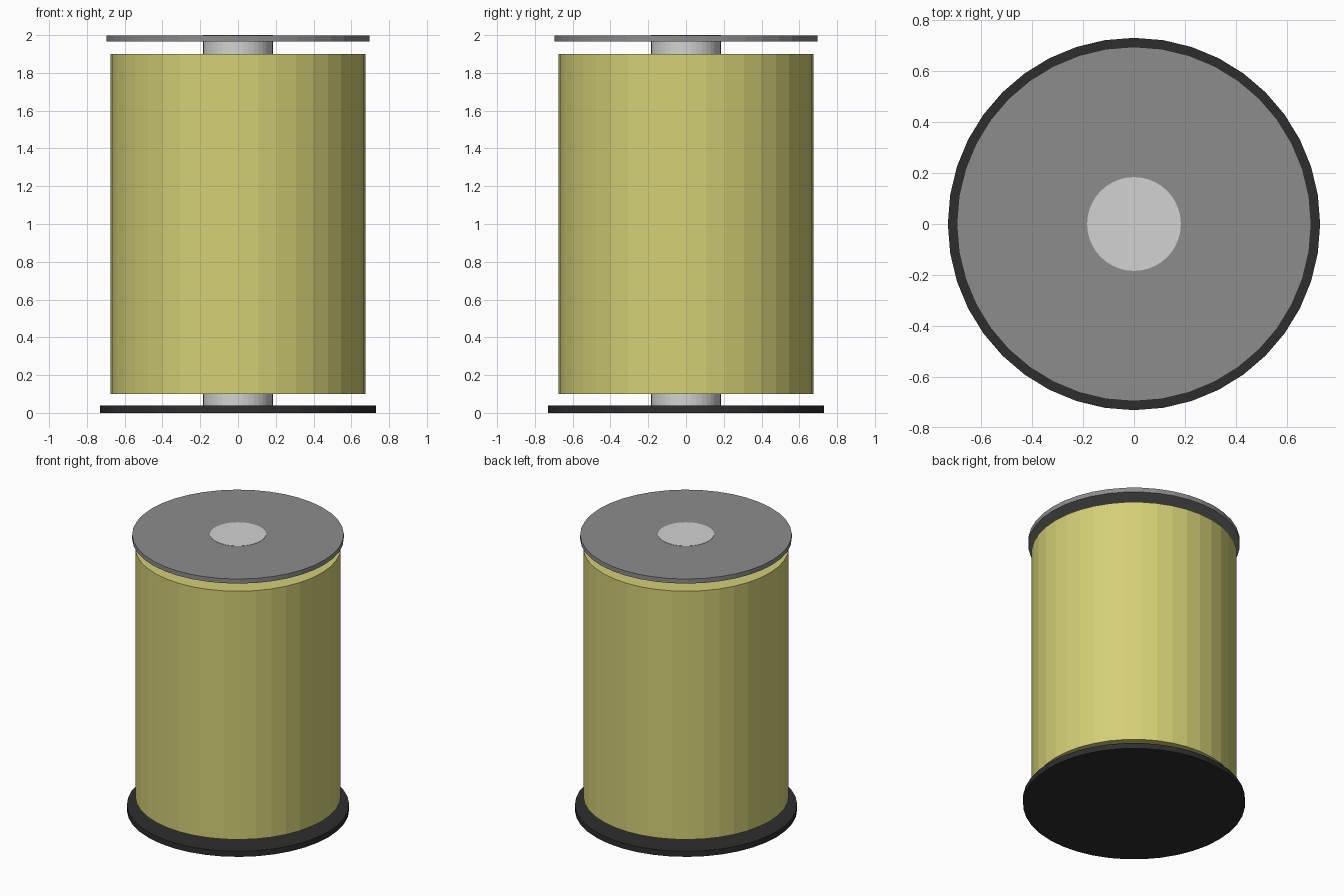
import bpy

if "Cube" in bpy.data.objects:
    bpy.data.objects.remove(bpy.data.objects["Cube"])

SIDES = 40


def material(name, rgb):
    m = bpy.data.materials.new(name)
    m.diffuse_color = (*rgb, 1.0)
    m.use_nodes = True
    m.node_tree.nodes["Principled BSDF"].inputs["Base Color"].default_value = m.diffuse_color
    return m


def cylinder(name, radius, z0, z1, mat):
    bpy.ops.mesh.primitive_cylinder_add(
        vertices=SIDES, radius=radius, depth=z1 - z0, location=(0, 0, (z0 + z1) / 2))
    ob = bpy.context.object
    ob.name = name
    ob.data.materials.append(mat)
    return ob


black = material("black", (0.027, 0.027, 0.027))
grey = material("mid grey", (0.262, 0.262, 0.262))
silver = material("light grey", (0.645, 0.645, 0.645))
yellow = material("pale yellow", (0.658, 0.631, 0.181))

# End discs: the lower one is slightly wider
cylinder("bottom_disc", 0.73, 0.0, 0.04, black)
cylinder("top_disc", 0.695, 1.965, 1.998, grey)

# Central spindle, showing flush through the top disc
cylinder("spindle", 0.184, 0.001, 2.0, silver)

# Wound body between the discs
cylinder("wound_body", 0.675, 0.10, 1.90, yellow)
